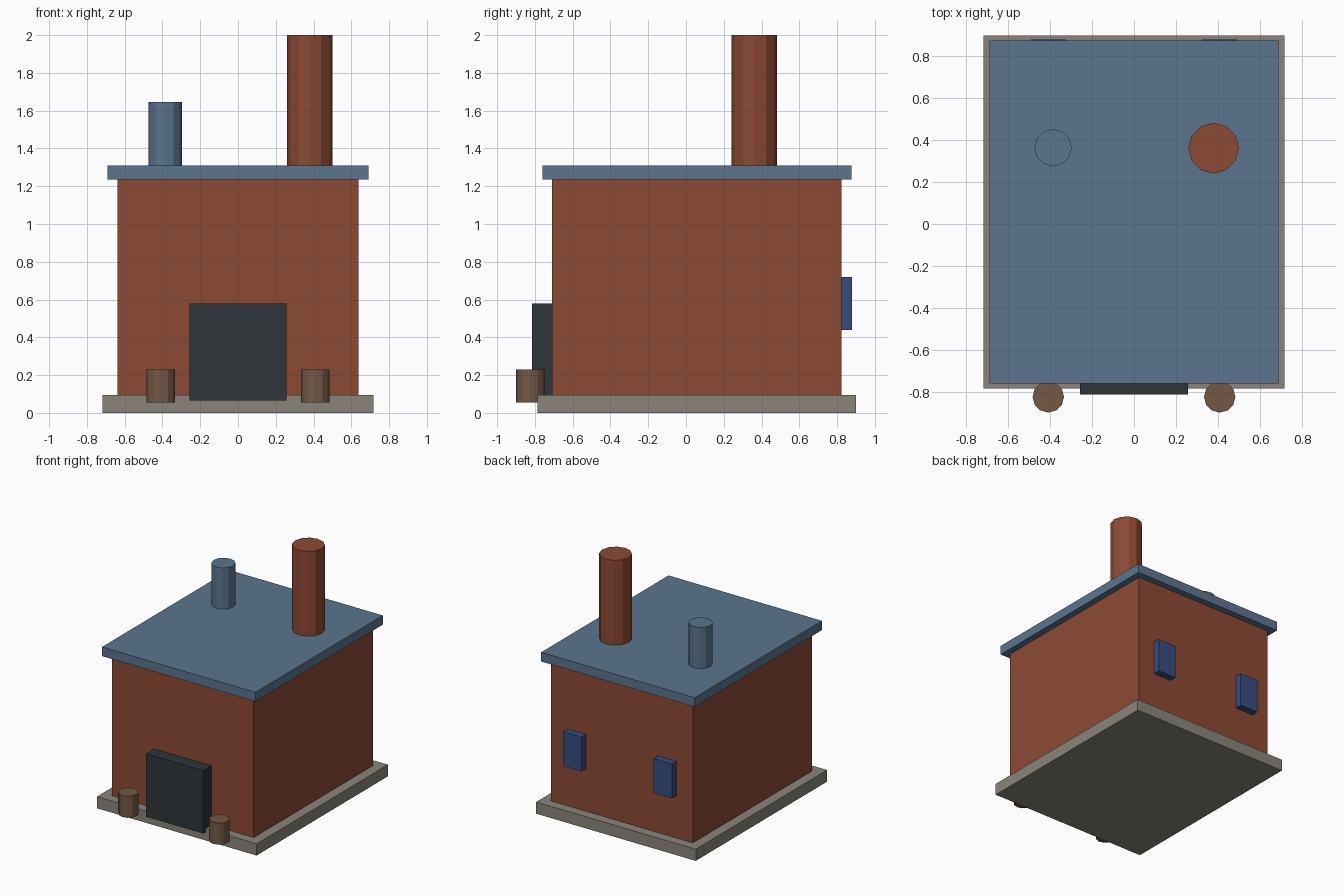
import bpy
import bmesh
from mathutils import Matrix, Vector

cube = bpy.data.objects.get("Cube")
if cube:
    bpy.data.objects.remove(cube, do_unlink=True)


def material(name, hex_colour):
    """Flat material from an sRGB hex colour."""
    rgb = [int(hex_colour[i:i + 2], 16) / 255 for i in (0, 2, 4)]
    linear = [c / 12.92 if c <= 0.04045 else ((c + 0.055) / 1.055) ** 2.4 for c in rgb]
    mat = bpy.data.materials.new(name)
    mat.use_nodes = True
    mat.diffuse_color = (*linear, 1)
    shader = next(n for n in mat.node_tree.nodes if n.type == 'BSDF_PRINCIPLED')
    shader.inputs["Base Color"].default_value = (*linear, 1)
    return mat


brick = material("brick red", "8C4A34")
slate = material("slate blue", "5B758E")
stone = material("grey stone", "8A857B")
iron = material("dark iron", "2D353A")
wood = material("brown wood", "735945")
glass = material("blue glass", "364C80")


def add_object(name, bm, mat):
    mesh = bpy.data.meshes.new(name)
    bm.to_mesh(mesh)
    bm.free()
    mesh.materials.append(mat)
    obj = bpy.data.objects.new(name, mesh)
    bpy.context.collection.objects.link(obj)
    return obj


def box(name, mat, x, y, z):
    """Box spanning the given (min, max) ranges."""
    low, high = (Vector(corner) for corner in zip(x, y, z))
    bm = bmesh.new()
    bmesh.ops.create_cube(bm, size=1, matrix=Matrix.Translation((low + high) / 2)
                          @ Matrix.Diagonal((*(high - low), 1)))
    return add_object(name, bm, mat)


def cylinder(name, mat, x, y, radius, z):
    """Upright twelve-sided cylinder between two heights."""
    bottom, top = z
    bm = bmesh.new()
    bmesh.ops.create_cone(bm, cap_ends=True, segments=12, radius1=radius,
                          radius2=radius, depth=top - bottom,
                          matrix=Matrix.Translation((x, y, (bottom + top) / 2)))
    return add_object(name, bm, mat)


# Building shell
box("foundation", stone, (-0.718, 0.718), (-0.786, 0.9), (0, 0.095))
box("walls", brick, (-0.638, 0.638), (-0.71, 0.822), (0.095, 1.235))
box("roof", slate, (-0.69, 0.69), (-0.761, 0.875), (1.235, 1.31))

# Front door
box("door", iron, (-0.257, 0.257), (-0.814, -0.71), (0.066, 0.578))

# Roof stacks
cylinder("chimney", brick, 0.38, 0.362, 0.121, (1.31, 2))
cylinder("vent_pipe", slate, -0.386, 0.364, 0.089, (1.31, 1.645))

# Mirrored posts beside the door and windows at the back
for side, sign in (("left", 1), ("right", -1)):
    cylinder(side + "_post", wood, sign * 0.409, -0.825, 0.075, (0.055, 0.231))
    centre = sign * 0.408
    box(side + "_back_window", glass, (centre - 0.083, centre + 0.083),
        (0.822, 0.88), (0.44, 0.72))
